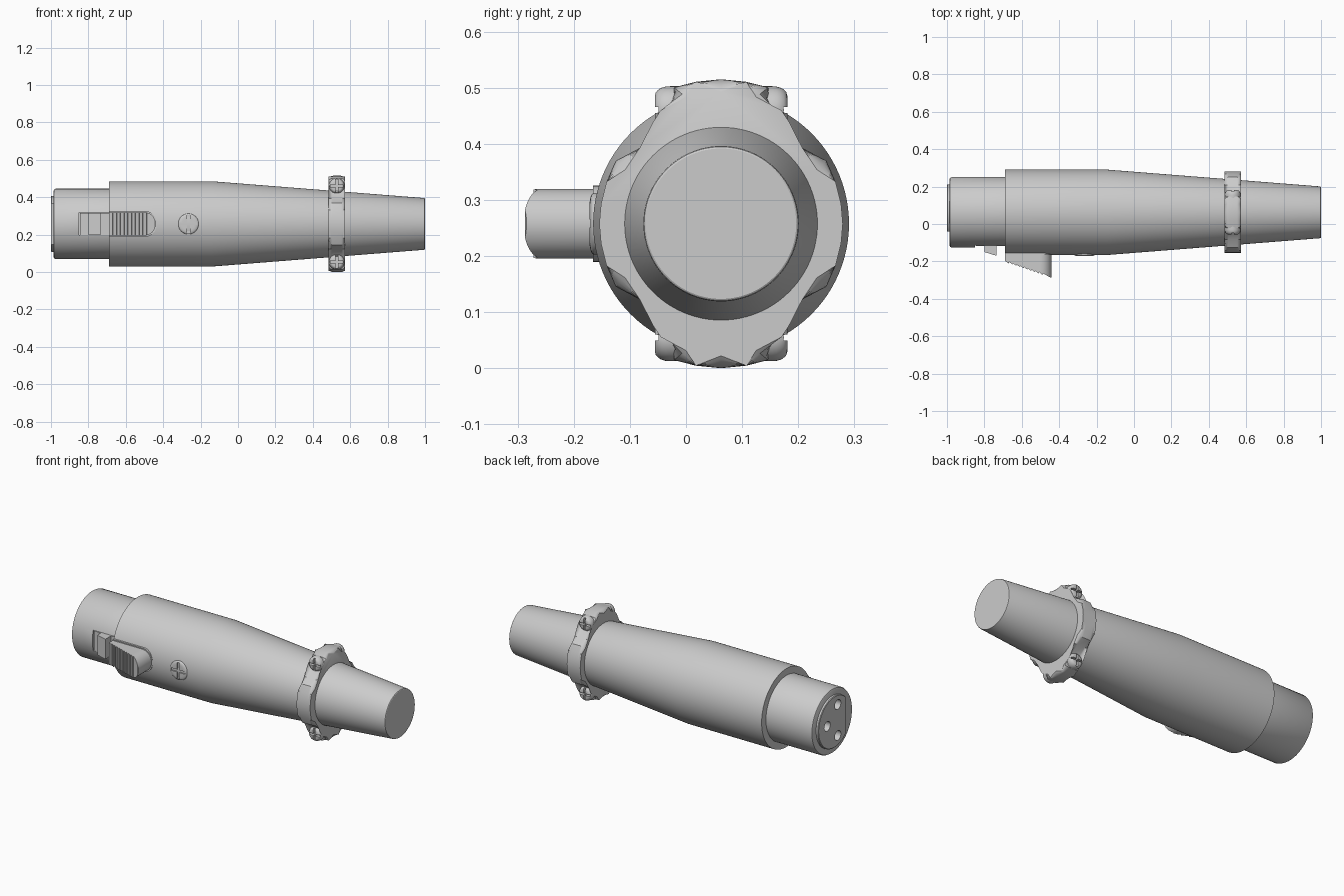
import bpy, bmesh, math
from mathutils import Matrix, Vector

if "Cube" in bpy.data.objects:
    bpy.data.objects.remove(bpy.data.objects["Cube"])

CY, CZ = 0.0625, 0.2575   # centre line of the connector (runs along x)


def finish(name, bm, mat=Matrix()):
    bmesh.ops.remove_doubles(bm, verts=bm.verts, dist=1e-5)
    bmesh.ops.recalc_face_normals(bm, faces=bm.faces)
    bm.transform(mat)
    me = bpy.data.meshes.new(name)
    bm.to_mesh(me)
    bm.free()
    ob = bpy.data.objects.new(name, me)
    bpy.context.collection.objects.link(ob)
    return ob


def lathe(name, profile, loc=(0, CY, CZ), turn=0, seg=96):
    """Spin (x, radius) points about the local x axis; turn rotates it about z."""
    bm = bmesh.new()
    vs = [bm.verts.new((x, 0, r)) for x, r in profile]
    es = [bm.edges.new(p) for p in zip(vs, vs[1:])]
    bmesh.ops.spin(bm, geom=vs + es, cent=(0, 0, 0), axis=(1, 0, 0),
                   angle=2 * math.pi, steps=seg, use_merge=True)
    return finish(name, bm, Matrix.Translation(loc) @ Matrix.Rotation(turn, 4, 'Z'))


def prism(name, pts, direction, bevel=0):
    """Extrude a closed 3D outline along a vector, optionally rounding both rims."""
    bm = bmesh.new()
    d = Vector(direction)
    a = [bm.verts.new(p) for p in pts]
    b = [bm.verts.new(Vector(p) + d) for p in pts]
    caps = [bm.faces.new(a), bm.faces.new(b[::-1])]
    for i in range(len(a)):
        j = (i + 1) % len(a)
        bm.faces.new((a[i], a[j], b[j], b[i]))
    if bevel:
        bmesh.ops.bevel(bm, geom=[e for f in caps for e in f.edges], offset=bevel,
                        segments=5, profile=0.5, affect='EDGES', clamp_overlap=False)
    return finish(name, bm)


def box(name, lo, hi):
    pts = [(lo[0], lo[1], lo[2]), (hi[0], lo[1], lo[2]),
           (hi[0], hi[1], lo[2]), (lo[0], hi[1], lo[2])]
    return prism(name, pts, (0, 0, hi[2] - lo[2]))


def boolean(ob, cutter, op='DIFFERENCE', keep=False):
    m = ob.modifiers.new('cut', 'BOOLEAN')
    m.object, m.operation, m.solver = cutter, op, 'EXACT'
    bpy.context.view_layer.objects.active = ob
    bpy.ops.object.modifier_apply(modifier=m.name)
    if not keep:
        bpy.data.objects.remove(cutter)


def screw(name, loc, side, r, h, base=0.02):
    """Domed cross-head screw facing y * side."""
    prof = [(-base, 0), (-base, r), (h * 0.3, r)]
    prof += [(h * (0.3 + 0.7 * math.sin(t)), r * (0.62 + 0.38 * math.cos(t)))
             for t in (0.3, 0.6, 0.9, 1.2, math.pi / 2)] + [(h, 0)]
    ob = lathe(name, prof, loc, side * math.pi / 2, 40)
    x, y, z = loc
    w, l, depth = r * 0.13, r * 0.86, min(h * 0.5, 0.015) + 0.004
    y0, y1 = sorted((y + side * (h - depth), y + side * (h + 0.05)))
    for dx, dz in ((l, w), (w, l)):
        boolean(ob, box('slot', (x - dx, y0, z - dz), (x + dx, y1, z + dz)))
    return ob


# main sleeve and tapered cable end
lathe('sleeve', [(-0.69, 0), (-0.69, 0.228), (-0.14, 0.228),
                 (0.994, 0.1385), (0.998, 0.137), (1.0, 0.134), (1.0, 0)])

# socket barrel at the plug end
socket = lathe('socket_barrel', [(-0.986, 0), (-0.986, 0.178), (-0.983, 0.184),
                                 (-0.976, 0.188), (-0.6, 0.188), (-0.6, 0)])

# contact insert with a flat side
insert = lathe('contact_insert', [(-1, 0), (-1, 0.146), (-0.997, 0.15), (-0.9, 0.15), (-0.9, 0)])
boolean(insert, box('flat', (-1.1, -0.3, 0), (-0.8, -0.04, 0.6)))

# three pin holes
for dy, dz in ((0.067, 0), (-0.03, 0.09), (-0.03, -0.09)):
    hole = lathe('hole', [(-1.1, 0), (-1.1, 0.028), (-0.93, 0.028), (-0.93, 0)],
                 (0, CY + dy, CZ + dz), 0, 32)
    boolean(insert, hole, keep=True)
    boolean(socket, hole)

# latch slot in the barrel and the latch tooth inside it
boolean(socket, box('slot', (-0.85, -0.3, CZ - 0.06), (-0.65, -0.10, CZ + 0.06)))
prism('latch_tooth', [(-0.80, -0.09, CZ - 0.058), (-0.80, -0.15, CZ - 0.058),
                      (-0.735, -0.17, CZ - 0.058), (-0.735, -0.09, CZ - 0.058)], (0, 0, 0.116))
box('latch_bar', (-0.845, -0.118, CZ - 0.058), (-0.65, -0.09, CZ + 0.058))

# serrated release button, rounded at the rear
zb, n = CZ - 0.062, 10
pts = [(-0.44, -0.12, zb), (-0.69, -0.12, zb), (-0.69, -0.198, zb)]
for i in range(n):
    x = -0.67 + 0.02 * i
    y = -0.20 - 0.34 * (x + 0.69)
    pts += [(x, y - 0.004, zb), (x + 0.003, y + 0.004, zb)]
pts += [(-0.445, -0.287, zb), (-0.44, -0.284, zb)]
button = prism('release_button', pts, (0, 0, 0.124))
plan = [(-0.75, -0.4, CZ - 0.062)]
plan += [(-0.50 + 0.06 * math.sin(a), -0.4, CZ - 0.062 * math.cos(a))
         for a in (math.pi * k / 20 for k in range(21))]
plan += [(-0.75, -0.4, CZ + 0.062)]
boolean(button, prism('plan', plan, (0, 0.4, 0)), 'INTERSECT')

# raised rim around the button
rim = prism('button_rim', [(-0.69 if p[0] < -0.7 else p[0] + (0.006 if p[0] > -0.495 else 0),
                            -0.166, CZ + (p[2] - CZ) * 1.1) for p in plan], (0, 0.05, 0))

# cable clamp collar: one quarter outline mirrored four ways
quarter = [(0, 0.2575), (0.045, 0.253), (0.084, 0.243), (0.086, 0.195), (0.105, 0.166),
           (0.145, 0.135), (0.188, 0.112), (0.204, 0.075), (0.214, 0.035), (0.217, 0)]
right = quarter + [(u, -v) for u, v in quarter[-2::-1]]
outline = right + [(-u, v) for u, v in right[-2:0:-1]]
prism('clamp_collar', [(0.485, CY + u, CZ + v) for u, v in outline], (0.087, 0, 0), 0.022)

# clamp screws and sleeve screw
for side in (-1, 1):
    for up in (-1, 1):
        screw('clamp_screw', (0.528, CY + side * 0.08, CZ + up * 0.203), side, 0.042, 0.038)
screw('sleeve_screw', (-0.265, -0.160, CZ), -1, 0.055, 0.012)

# smooth shading with crisp edges
bpy.ops.object.select_all(action='DESELECT')
for ob in bpy.context.scene.objects:
    ob.select_set(True)
    bpy.context.view_layer.objects.active = ob
bpy.ops.object.shade_smooth_by_angle(angle=math.radians(32))
